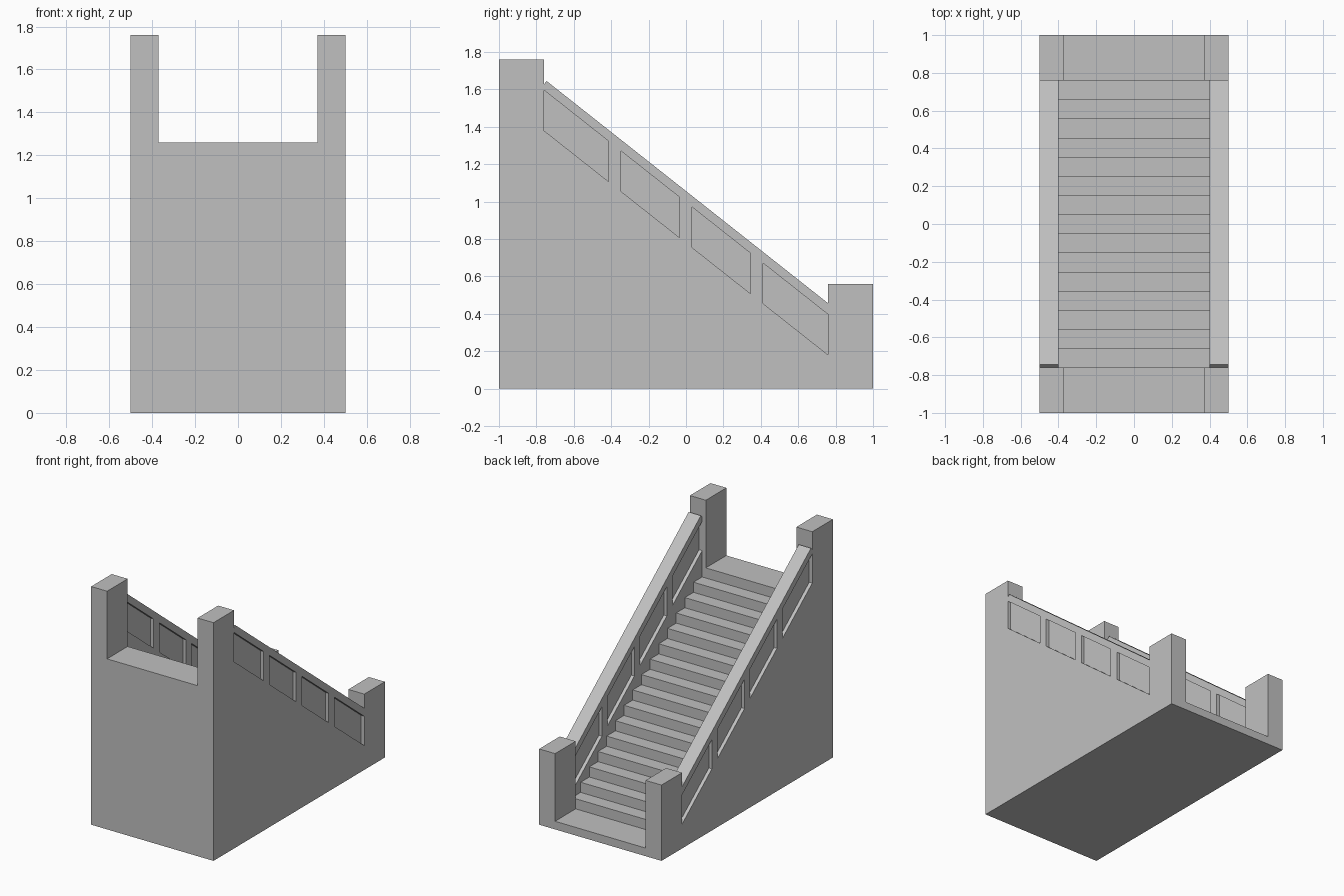
import bpy, bmesh

cube = bpy.data.objects.get("Cube")
if cube:
    bpy.data.objects.remove(cube, do_unlink=True)

GREY = (0.527, 0.527, 0.527, 1)
stone = bpy.data.materials.new("grey_stone")
stone.use_nodes = True
stone.diffuse_color = GREY
stone.node_tree.nodes["Principled BSDF"].inputs["Base Color"].default_value = GREY

END = 0.76            # landings and posts lie beyond this y
STEPS = 16
LOW, HIGH = 0.06, 1.26
SLOPE = (HIGH - LOW) / (2 * END)


def prism(name, profile, x0, x1):
    """Extrude a y-z profile along x."""
    bm = bmesh.new()
    face = bm.faces.new([bm.verts.new((x0, y, z)) for y, z in profile])
    ext = bmesh.ops.extrude_face_region(bm, geom=[face])
    verts = [v for v in ext["geom"] if isinstance(v, bmesh.types.BMVert)]
    bmesh.ops.translate(bm, verts=verts, vec=(x1 - x0, 0, 0))
    bmesh.ops.recalc_face_normals(bm, faces=bm.faces)
    mesh = bpy.data.meshes.new(name)
    bm.to_mesh(mesh)
    bm.free()
    mesh.materials.append(stone)
    obj = bpy.data.objects.new(name, mesh)
    bpy.context.collection.objects.link(obj)


def pair(name, profile, inner, outer):
    prism("left_" + name, profile, inner, outer)
    prism("right_" + name, profile, -outer, -inner)


def sloped(y, height):
    """Point on a line parallel to the stairs, given its height at y = 0."""
    return (y, height - SLOPE * y)


def band(y0, y1, bottom, top):
    return [sloped(y0, bottom), sloped(y1, bottom), sloped(y1, top), sloped(y0, top)]


# Solid stair body with both landings
run = 2 * END / (STEPS - 1)
rise = (HIGH - LOW) / STEPS
profile = [(-1, 0), (1, 0), (1, LOW)]
for i in range(STEPS):
    y = END - i * run
    profile += [(y, LOW + i * rise), (y, LOW + (i + 1) * rise)]
profile.append((-1, HIGH))
prism("stair_body", profile, -0.4, 0.4)

# Corner posts
for name, y0, y1, top in (("top_post", -1, -END, 1.76), ("bottom_post", END, 1, 0.56)):
    pair(name, [(y0, 0), (y1, 0), (y1, top), (y0, top)], 0.37, 0.5)

# Side walls below the panels
BASE, UNDER, TOP = 0.78, 0.996, 1.056
pair("side_wall", [(-END, 0), (END, 0), sloped(END, BASE), sloped(-END, BASE)], 0.4, 0.5)

# Recessed panels with balusters between them
pair("recessed_panel", band(-END, END, BASE, UNDER), 0.425, 0.475)
for i, y in enumerate((-0.381, -0.002, 0.378)):
    pair(f"baluster_{i + 1}", band(y - 0.033, y + 0.033, BASE, UNDER), 0.4, 0.5)

# Handrails, cut square at the upper end
rail = band(-END, END, UNDER, TOP)
rail[3:] = [sloped(-0.745, TOP), (-END, 1.627)]
pair("handrail", rail, 0.4, 0.5)
